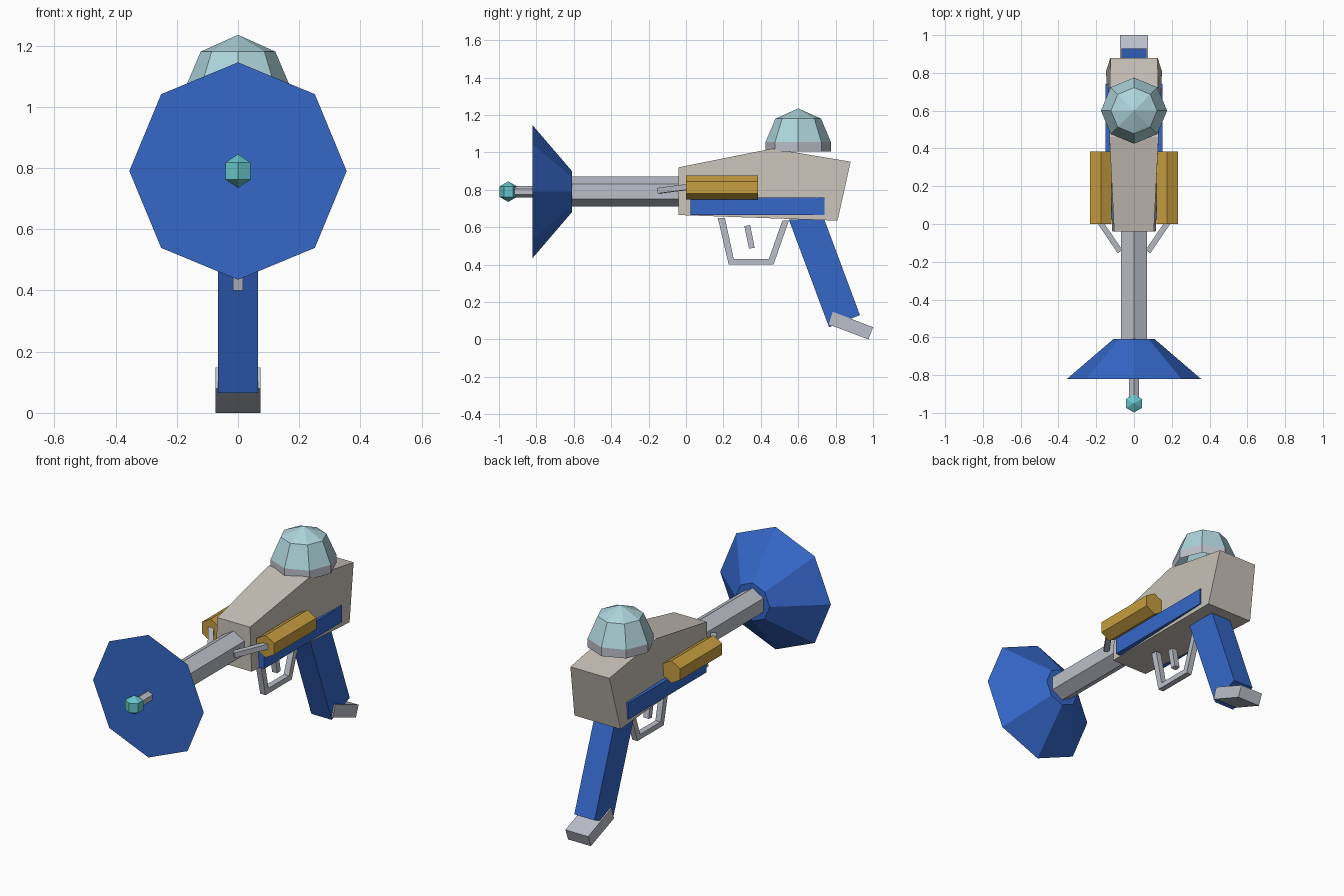
import bpy, bmesh
from math import sin, cos, tau
from mathutils import Vector

if "Cube" in bpy.data.objects:
    bpy.data.objects.remove(bpy.data.objects["Cube"])


def material(name, rgb):
    m = bpy.data.materials.new(name)
    m.use_nodes = True
    m.diffuse_color = (*rgb, 1)
    m.node_tree.nodes["Principled BSDF"].inputs["Base Color"].default_value = (*rgb, 1)
    return m


BLUE = material("blue", (0.035, 0.135, 0.58))
BEIGE = material("warm grey", (0.58, 0.54, 0.48))
METAL = material("light metal", (0.50, 0.52, 0.58))
GOLD = material("gold", (0.57, 0.34, 0.05))
GLASS = material("pale glass", (0.42, 0.66, 0.71))
TEAL = material("teal", (0.13, 0.56, 0.60))


def finish(name, bm, mat):
    bmesh.ops.recalc_face_normals(bm, faces=bm.faces)
    mesh = bpy.data.meshes.new(name)
    bm.to_mesh(mesh)
    bm.free()
    mesh.materials.append(mat)
    obj = bpy.data.objects.new(name, mesh)
    bpy.context.collection.objects.link(obj)
    return obj


def lathe(name, profile, sides, centre, axis, mat, caps=True):
    """Faceted turning of (radius, height) points around the y or z axis."""
    bm = bmesh.new()
    rings = []
    for r, h in profile:
        ring = []
        for i in range(sides if r else 1):
            u, v = r * sin(tau * i / sides), r * cos(tau * i / sides)
            p = (u, h, v) if axis == "y" else (u, v, h)
            ring.append(bm.verts.new(Vector(p) + Vector(centre)))
        rings.append(ring)
    for a, b in zip(rings, rings[1:]):
        for i in range(sides):
            j = (i + 1) % sides
            corners = [a[i % len(a)], a[j % len(a)], b[j % len(b)], b[i % len(b)]]
            bm.faces.new(list(dict.fromkeys(corners)))
    if caps:
        for ring in (rings[0], rings[-1]):
            if len(ring) > 1:
                bm.faces.new(ring)
    return finish(name, bm, mat)


def prism(name, profile, widths, mat):
    """Side profile of (y, z) points, spread to a half width on both sides."""
    if not isinstance(widths, (list, tuple)):
        widths = [widths] * len(profile)
    bm = bmesh.new()
    left, right = ([bm.verts.new((s * w, y, z)) for (y, z), w in zip(profile, widths)]
                   for s in (1, -1))
    bm.faces.new(left)
    bm.faces.new(right)
    for i in range(len(profile)):
        j = (i + 1) % len(profile)
        bm.faces.new((left[i], left[j], right[j], right[i]))
    return finish(name, bm, mat)


def bar(name, start, end, size, mat):
    """Square bar between two points."""
    a, b = Vector(start), Vector(end)
    bm = bmesh.new()
    bmesh.ops.create_cube(bm, size=1)
    bmesh.ops.scale(bm, verts=bm.verts, vec=(size, (b - a).length, size))
    obj = finish(name, bm, mat)
    obj.location = (a + b) / 2
    obj.rotation_mode = "QUATERNION"
    obj.rotation_quaternion = (b - a).to_track_quat("Y", "Z")
    return obj


# Main housing and the strip along both flanks
prism("body", [(-0.04, 0.665), (-0.04, 0.92), (0.46, 1.02), (0.88, 0.95), (0.81, 0.635)],
      [0.115, 0.105, 0.13, 0.125, 0.148], BEIGE)
prism("side_strip", [(0.025, 0.665), (0.025, 0.76), (0.74, 0.76), (0.74, 0.665)], 0.15, BLUE)

# Barrel, flared dish and emitter
AXIS = 0.79
lathe("barrel", [(0.08, -0.62), (0.08, -0.02)], 6, (0, 0, AXIS), "y", METAL)
lathe("dish", [(0.355, -0.82), (0.11, -0.61)], 8, (0, 0, AXIS), "y", BLUE)
lathe("emitter_rod", [(0.03, -0.95), (0.03, -0.81)], 6, (0, 0, AXIS), "y", METAL)
lathe("emitter_tip", [(0, -0.055), (0.048, -0.0275), (0.048, 0.0275), (0, 0.055)],
      6, (0, -0.95, AXIS), "z", TEAL)

# Dome on its collar
lathe("dome_collar", [(0.175, 1.005), (0.175, 1.055)], 8, (0, 0.6, 0), "z", METAL, caps=False)
lathe("dome", [(0.175, 1.055), (0.122, 1.18), (0, 1.235)], 8, (0, 0.6, 0), "z", GLASS, caps=False)

# Side tanks with feed pipes to the barrel
for side, s in (("left", 1), ("right", -1)):
    lathe(f"{side}_tank", [(0.065, 0), (0.065, 0.385)], 6, (s * 0.176, 0, 0.812), "y", GOLD)
    bar(f"{side}_feed_pipe", (s * 0.18, 0.01, 0.815), (s * 0.075, -0.145, 0.795), 0.03, METAL)

# Grip with its foot
prism("grip", [(0.55, 0.64), (0.74, 0.64), (0.93, 0.13), (0.765, 0.065)], 0.065, BLUE)
prism("grip_foot", [(0.785, 0.148), (1.0, 0.065), (0.975, 0.0), (0.763, 0.08)], 0.073, METAL)

# Trigger and its guard
prism("trigger_guard", [(0.17, 0.65), (0.228, 0.4), (0.468, 0.4), (0.55, 0.635),
                        (0.515, 0.635), (0.443, 0.43), (0.255, 0.43), (0.208, 0.65)], 0.017, METAL)
prism("trigger", [(0.312, 0.605), (0.343, 0.612), (0.367, 0.49), (0.337, 0.485)], 0.017, METAL)
